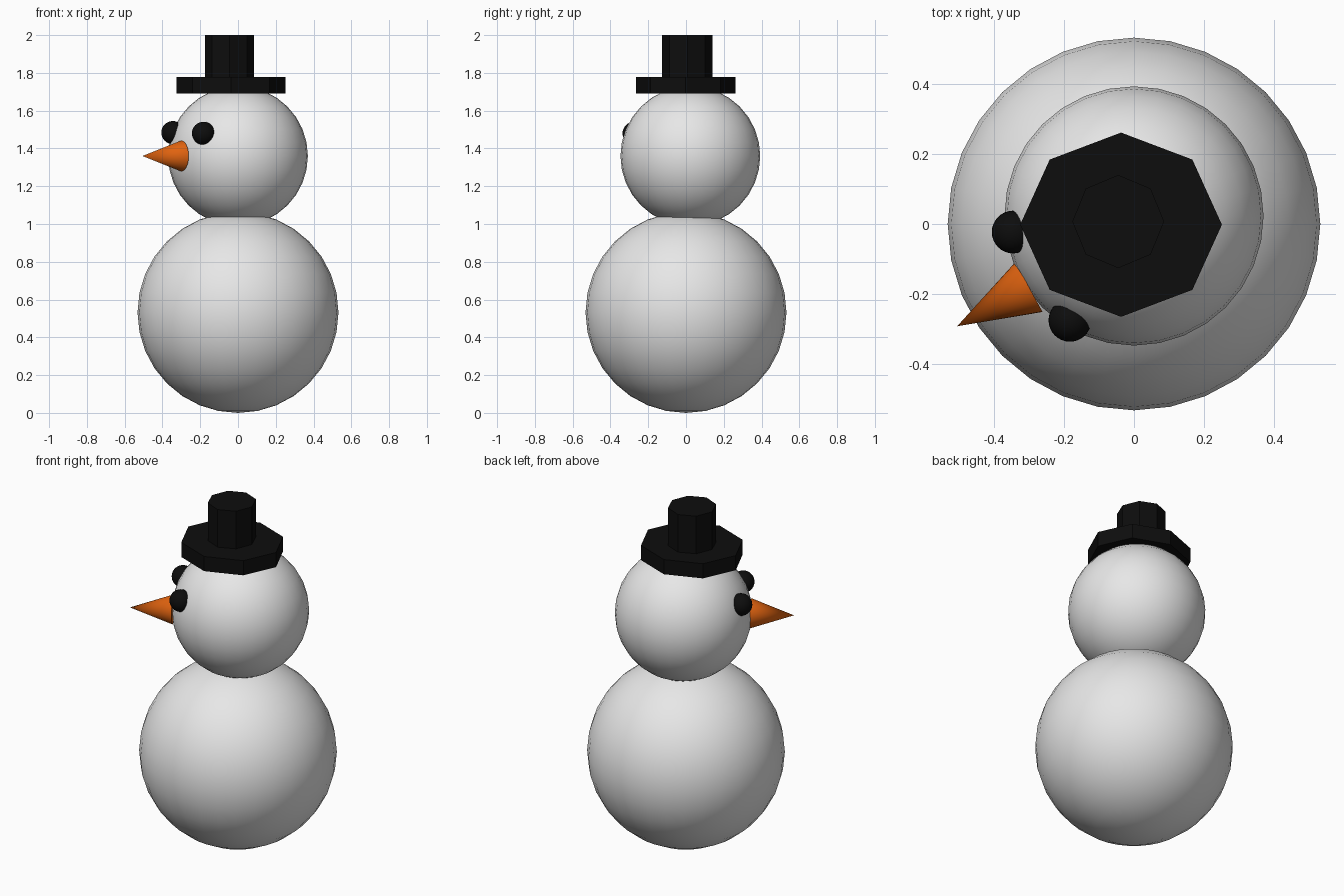
import bpy, math
from mathutils import Vector

if "Cube" in bpy.data.objects:
    bpy.data.objects.remove(bpy.data.objects["Cube"])


def material(name, rgb):
    m = bpy.data.materials.new(name)
    m.diffuse_color = (*rgb, 1)
    m.use_nodes = True
    m.node_tree.nodes["Principled BSDF"].inputs["Base Color"].default_value = m.diffuse_color
    return m


SNOW = material("snow_white", (0.8, 0.8, 0.8))
COAL = material("coal_black", (0.004, 0.004, 0.004))
CARROT = material("carrot_orange", (0.75, 0.125, 0.005))


def finish(name, mat, smooth=False):
    ob = bpy.context.object
    ob.name = name
    ob.data.materials.append(mat)
    if smooth:
        bpy.ops.object.shade_smooth_by_angle(angle=math.radians(40))
    return ob


def ball(name, centre, radius, mat, segments=32, rings=16):
    bpy.ops.mesh.primitive_uv_sphere_add(
        segments=segments, ring_count=rings, radius=radius, location=centre)
    return finish(name, mat, smooth=True)


def octagon_disc(name, centre, rx, ry, z0, z1, mat):
    bpy.ops.mesh.primitive_cylinder_add(
        vertices=8, radius=1, depth=z1 - z0, location=(*centre, (z0 + z1) / 2))
    bpy.context.object.scale = (rx, ry, 1)
    return finish(name, mat)


# Snowballs
ball("body", (0, 0, 0.532), 0.532, SNOW)
ball("head", (0, 0.023, 1.36), 0.37, SNOW)

# Coal eyes, half sunk into the head
ball("eye_left", (-0.183, -0.275, 1.48), 0.061, COAL)
ball("eye_right", (-0.345, -0.023, 1.484), 0.061, COAL)

# Carrot nose, pointing from the face toward its tip
base, tip = Vector((-0.30, -0.18, 1.36)), Vector((-0.505, -0.292, 1.36))
axis = tip - base
bpy.ops.mesh.primitive_cone_add(
    vertices=32, radius1=0.081, radius2=0, depth=axis.length,
    location=(base + tip) / 2, rotation=axis.to_track_quat('Z', 'Y').to_euler())
finish("nose", CARROT, smooth=True)

# Eight-sided top hat
octagon_disc("hat_brim", (-0.037, -0.002), 0.288, 0.263, 1.69, 1.777, COAL)
octagon_disc("hat_crown", (-0.045, 0.007), 0.131, 0.133, 1.72, 2.0, COAL)
